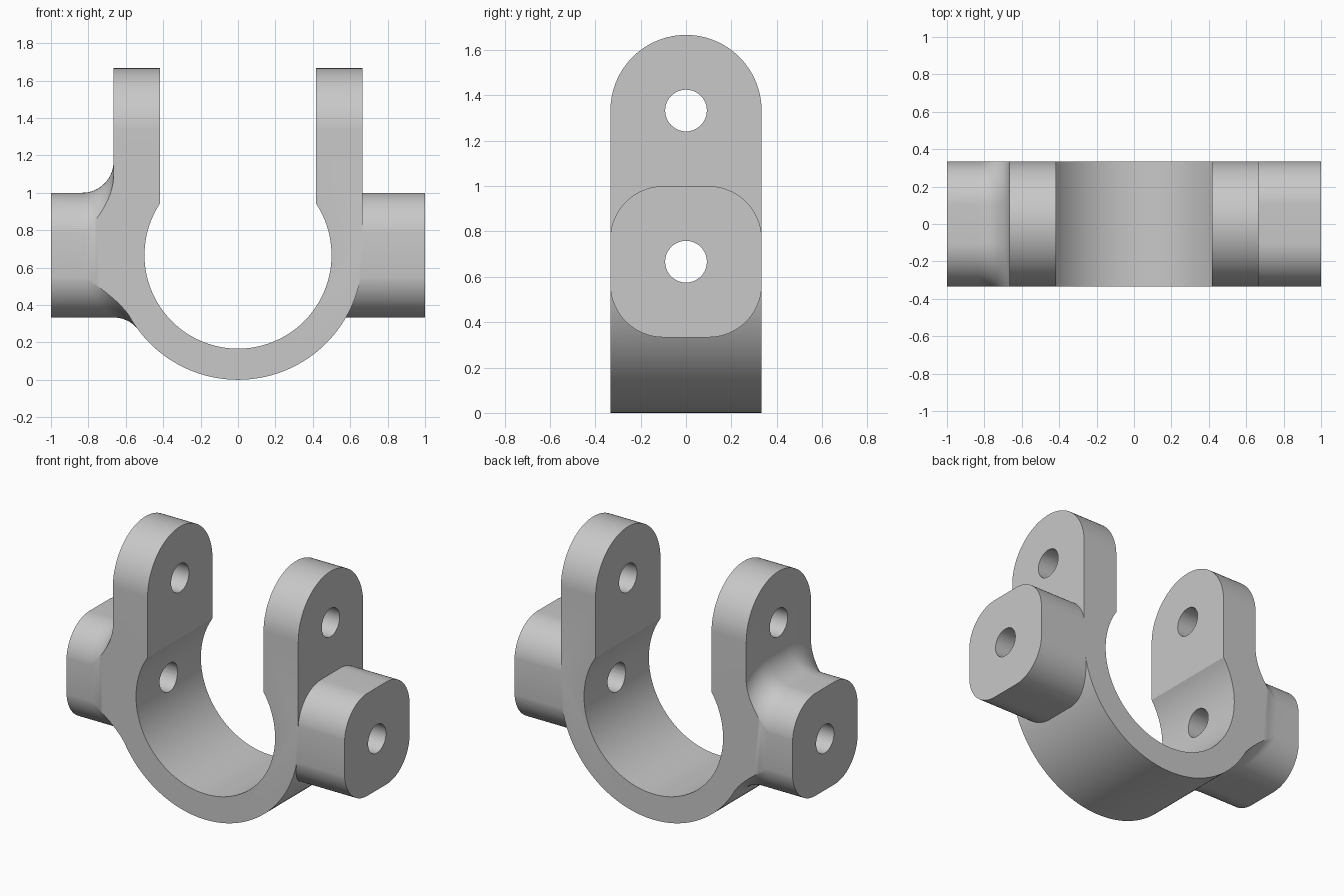
import bpy, bmesh
from math import sin, cos, pi, sqrt, asin
from mathutils import Vector

cube = bpy.data.objects.get("Cube")
if cube:
    bpy.data.objects.remove(cube, do_unlink=True)

R = 2 / 3          # outer radius of the ring, also its centre height
INNER = 0.5        # inner radius of the ring
HALF = 1 / 3       # half depth of the whole bracket
GAP = 0.417        # half distance between the arms
BLEND = 1 / 6      # radius of the blend around the right boss
CORNER = 0.235     # corner radius of the bosses
HOLE = 0.092

steel = bpy.data.materials.new("plain_grey")
steel.use_nodes = True
grey = (0.58, 0.58, 0.58, 1)
steel.diffuse_color = grey
steel.node_tree.nodes["Principled BSDF"].inputs["Base Color"].default_value = grey


def loft(name, rings):
    """Closed solid through a list of equal-length rings."""
    bm = bmesh.new()
    loops = [[bm.verts.new(p) for p in ring] for ring in rings]
    n = len(loops[0])
    for a, b in zip(loops, loops[1:]):
        for i in range(n):
            j = (i + 1) % n
            bm.faces.new((a[i], a[j], b[j], b[i]))
    bm.faces.new(loops[0])
    bm.faces.new(loops[-1])
    bmesh.ops.recalc_face_normals(bm, faces=bm.faces)
    mesh = bpy.data.meshes.new(name)
    bm.to_mesh(mesh)
    bm.free()
    mesh.materials.append(steel)
    obj = bpy.data.objects.new(name, mesh)
    bpy.context.collection.objects.link(obj)
    return obj


def prism_y(name, profile, half):
    return loft(name, [[(x, y, z) for x, z in profile] for y in (-half, half)])


def prism_x(name, profile, x0, x1):
    return loft(name, [[(x, y, z) for y, z in profile] for x in (x0, x1)])


def arc(cx, cy, r, start, end, steps):
    angles = [start + (end - start) * i / steps for i in range(steps + 1)]
    return [(cx + r * cos(a), cy + r * sin(a)) for a in angles]


def combine(target, other, operation):
    mod = target.modifiers.new(operation.lower(), 'BOOLEAN')
    mod.operation = operation
    mod.solver = 'EXACT'
    mod.object = other
    bpy.context.view_layer.objects.active = target
    bpy.ops.object.modifier_apply(modifier=mod.name)
    bpy.data.objects.remove(other, do_unlink=True)


def boss_outline(steps=20):
    """Rounded square as (point, outward normal) pairs in y and z."""
    flat_y, flat_z = HALF + 0.001 - CORNER, HALF - CORNER
    outline = []
    for k, (sy, sz) in enumerate(((1, 1), (-1, 1), (-1, -1), (1, -1))):
        for ny, nz in arc(0, 0, 1, k * pi / 2, (k + 1) * pi / 2, steps):
            p = Vector((0, sy * flat_y + CORNER * ny, R + sz * flat_z + CORNER * nz))
            outline.append((p, Vector((0, ny, nz))))
    return outline


def blended_boss(name, steps=16):
    """Boss whose foot follows a ball rolling between it and the ring."""
    columns = []
    reach = R + BLEND - 0.001
    for p, n in boss_outline():
        c = p + n * BLEND
        drop = min(c.z - R, 0)
        c.x = -sqrt(reach ** 2 - drop ** 2)
        start = -n
        end = Vector((-c.x, 0, -drop)).normalized()
        turn = start.angle(end)
        column = [Vector((-1, p.y, p.z))]
        for i in range(steps + 1):
            t = i / steps
            d = (start * sin((1 - t) * turn) + end * sin(t * turn)) / sin(turn)
            column.append(c + d * BLEND)
        column.append(Vector((-0.3, column[-1].y, column[-1].z)))
        columns.append(column)
    return loft(name, list(zip(*columns)))


# U-shaped outer block: half round below, straight arms above
outer = [(-R, 1.9)] + arc(0, R, R, pi, 2 * pi, 80) + [(R, 1.9)]
bracket = prism_y("fork_bracket", outer, 0.7)

# Bosses: plain on the left, blended on the right
plain = [(p.y, p.z) for p, n in boss_outline()]
combine(bracket, prism_x("left_boss", plain, 0.3, 1), 'UNION')
combine(bracket, blended_boss("right_boss"), 'UNION')

# Round bore opening into the slot between the arms
lip = pi / 2 - asin(GAP / INNER)
bore = [(-GAP, 2.2)] + arc(0, R, INNER, pi - lip, 2 * pi + lip, 96) + [(GAP, 2.2)]
combine(bracket, prism_y("bore_cutter", bore, 1), 'DIFFERENCE')

# Trim the depth and round the tops of the arms
side = [(-HALF, -0.5), (HALF, -0.5)] + arc(0, 2 * R, HALF, 0, pi, 64)
combine(bracket, prism_x("side_trim", side, -1.2, 1.2), 'INTERSECT')

# Pin holes through arms and bosses
for height in (R, 2 * R):
    circle = arc(0, height, HOLE, 0, 2 * pi, 48)[:-1]
    combine(bracket, prism_x("hole_cutter", circle, -1.3, 1.3), 'DIFFERENCE')

# One material, smooth curves with crisp edges
bracket.data.materials.clear()
bracket.data.materials.append(steel)
for face in bracket.data.polygons:
    face.material_index = 0
bpy.ops.object.select_all(action='DESELECT')
bracket.select_set(True)
bpy.context.view_layer.objects.active = bracket
bpy.ops.object.shade_smooth_by_angle(angle=pi / 6)
